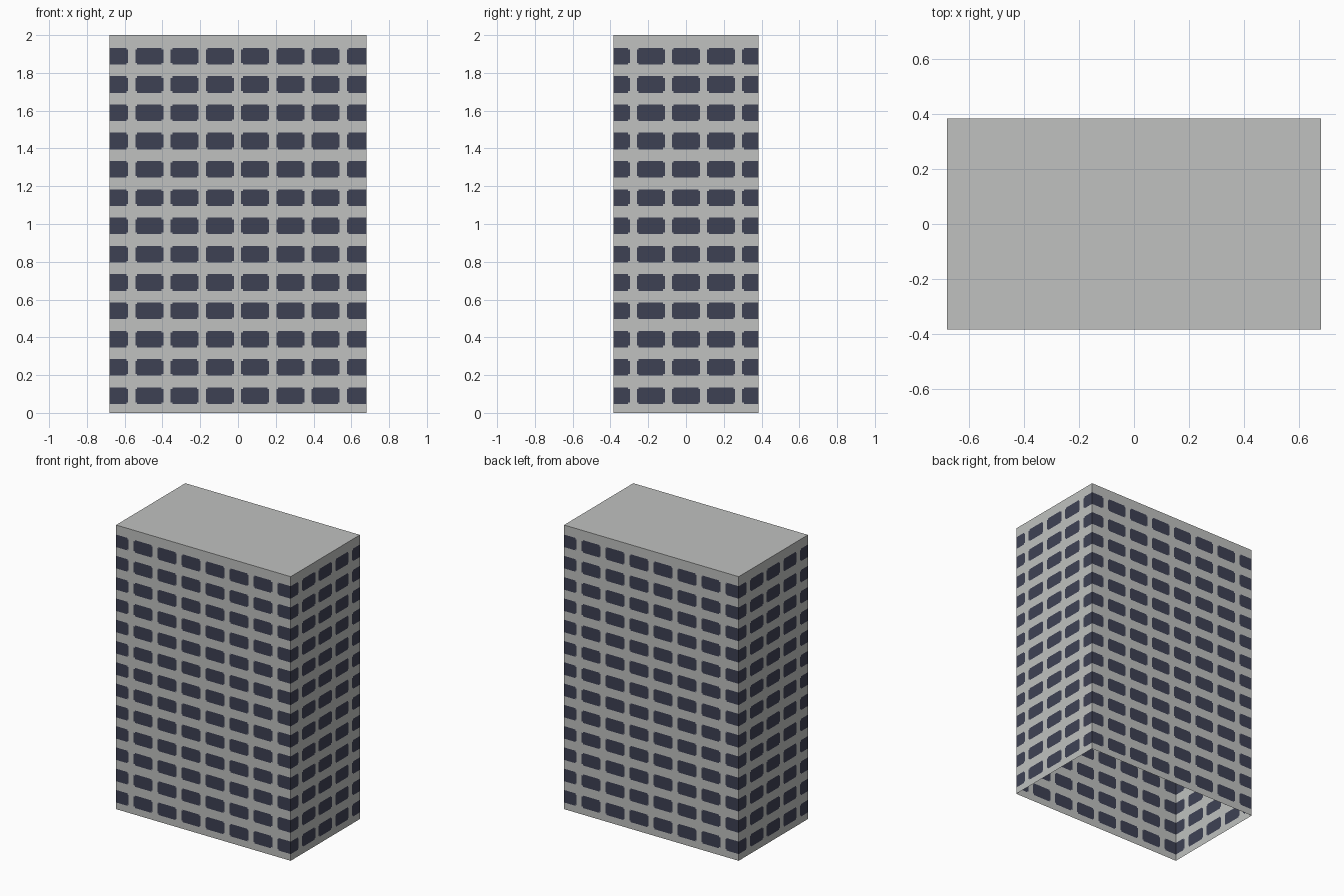
import bpy, bmesh, math
from mathutils import Matrix

if "Cube" in bpy.data.objects:
    bpy.data.objects.remove(bpy.data.objects["Cube"])

HX, HY, H = 0.68, 0.385, 2.0     # half width, half depth, height
WIN_W, WIN_H, NOTCH = 0.148, 0.088, 0.009


def material(name, rgb):
    m = bpy.data.materials.new(name)
    m.diffuse_color = (*rgb, 1)
    m.use_nodes = True
    m.node_tree.nodes["Principled BSDF"].inputs["Base Color"].default_value = m.diffuse_color
    return m


CONCRETE = material("light grey concrete", (0.525, 0.535, 0.525))
GLASS = material("dark blue glass", (0.048, 0.053, 0.088))


def bands(lo, hi, centres, size):
    """Split lo..hi into (start, end, kind): 0 wall, 1 window rim, 2 window core."""
    out, pos = [], lo
    for c in centres:
        a, b = c - size / 2, c + size / 2
        for end, kind in ((a, 0), (a + NOTCH, 1), (b - NOTCH, 2), (b, 1)):
            end = min(max(end, lo), hi)
            if end - pos > 1e-5:
                out.append((pos, end, kind))
                pos = end
    if hi - pos > 1e-5:
        out.append((pos, hi, 0))
    return out


def finish(name, bm):
    mesh = bpy.data.meshes.new(name)
    bm.to_mesh(mesh)
    bm.free()
    mesh.materials.append(CONCRETE)
    mesh.materials.append(GLASS)
    obj = bpy.data.objects.new(name, mesh)
    bpy.context.collection.objects.link(obj)


ROWS = bands(0, H, [0.091 + 0.1498 * i for i in range(13)], WIN_H)


def wall(name, half, dist, centres, angle):
    """Flat wall with flush windows whose corners are notched."""
    bm = bmesh.new()
    for u0, u1, ku in bands(-half, half, centres, WIN_W):
        for z0, z1, kz in ROWS:
            f = bm.faces.new([bm.verts.new((u, -dist, z)) for u, z in
                              ((u0, z0), (u1, z0), (u1, z1), (u0, z1))])
            f.material_index = int(ku * kz >= 2)
    bmesh.ops.remove_doubles(bm, verts=bm.verts, dist=1e-5)
    bm.transform(Matrix.Rotation(math.radians(angle), 4, 'Z'))
    finish(name, bm)


# Window columns; the outermost ones run into the building corners
long_cols = [-0.003 + 0.1865 * (i - 3.5) for i in range(8)]
short_cols = [0.1855 * (i - 2) for i in range(5)]

wall("front_wall", HX, HY, long_cols, 0)
wall("right_wall", HY, HX, short_cols, 90)
wall("back_wall", HX, HY, long_cols, 180)
wall("left_wall", HY, HX, short_cols, 270)

# Plain flat roof; the underside stays open
bm = bmesh.new()
bm.faces.new([bm.verts.new((x * HX, y * HY, H))
              for x, y in ((-1, -1), (1, -1), (1, 1), (-1, 1))])
finish("roof", bm)
